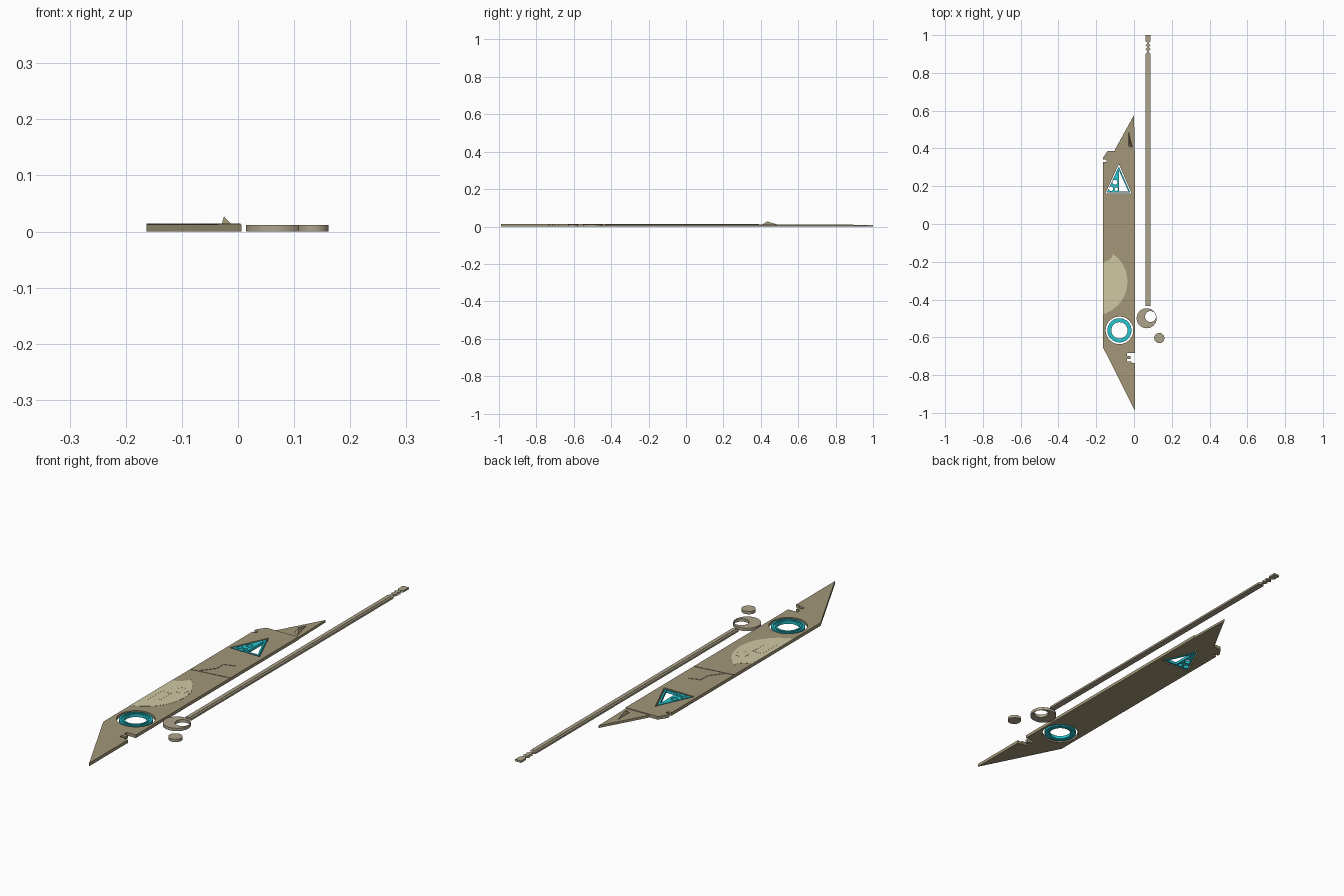
import bpy, bmesh
from math import sin, cos, pi, radians, atan2

if "Cube" in bpy.data.objects:
    bpy.data.objects.remove(bpy.data.objects["Cube"])


def material(name, rgb):
    m = bpy.data.materials.new(name)
    m.diffuse_color = (*rgb, 1)
    m.use_nodes = True
    m.node_tree.nodes["Principled BSDF"].inputs["Base Color"].default_value = m.diffuse_color
    return m


TAN = material("tan", (0.36, 0.31, 0.19))
PALE = material("pale", (0.63, 0.58, 0.37))
GREY = material("stone", (0.42, 0.37, 0.26))
CYAN = material("cyan", (0.02, 0.56, 0.63))


def arc(cx, cy, r, a0=0.0, a1=2 * pi, n=48):
    closed = abs(a1 - a0 - 2 * pi) < 1e-6
    d = n if closed else n - 1
    return [(cx + r * cos(a0 + (a1 - a0) * i / d),
             cy + r * sin(a0 + (a1 - a0) * i / d)) for i in range(n)]


def plate(name, loops, z0, z1, mat):
    """Solid flat plate; the first loop is the outline, the others are holes."""
    cu = bpy.data.curves.new(name, 'CURVE')
    cu.dimensions = '2D'
    cu.fill_mode = 'BOTH'
    cu.extrude = (z1 - z0) / 2
    for pts in loops:
        sp = cu.splines.new('POLY')
        sp.points.add(len(pts) - 1)
        for p, (x, y) in zip(sp.points, pts):
            p.co = (x, y, 0, 1)
        sp.use_cyclic_u = True
    tmp = bpy.data.objects.new(name + "_curve", cu)
    bpy.context.collection.objects.link(tmp)
    deps = bpy.context.evaluated_depsgraph_get()
    me = bpy.data.meshes.new_from_object(tmp.evaluated_get(deps))
    bpy.data.objects.remove(tmp)
    bm = bmesh.new()
    bm.from_mesh(me)
    bmesh.ops.remove_doubles(bm, verts=bm.verts, dist=1e-6)
    bmesh.ops.translate(bm, verts=bm.verts, vec=(0, 0, (z0 + z1) / 2))
    bmesh.ops.recalc_face_normals(bm, faces=bm.faces)
    for f in bm.faces:
        f.smooth = False
    bm.to_mesh(me)
    bm.free()
    me.materials.clear()
    me.materials.append(mat)
    ob = bpy.data.objects.new(name, me)
    bpy.context.collection.objects.link(ob)
    return ob


def strip(name, a, b, w, z0, z1, mat):
    """Thin straight raised line from a to b."""
    t = atan2(b[1] - a[1], b[0] - a[0])
    nx, ny = -sin(t) * w / 2, cos(t) * w / 2
    return plate(name, [[(a[0] + nx, a[1] + ny), (b[0] + nx, b[1] + ny),
                         (b[0] - nx, b[1] - ny), (a[0] - nx, a[1] - ny)]], z0, z1, mat)


# Main blade with edge notches, round and triangular windows
TOP = 0.013
RING = (-0.077, -0.563)
body = [(0.006, -0.99), (0.006, -0.735), (-0.012, -0.735), (-0.012, -0.728),
        (-0.036, -0.728), (-0.036, -0.715), (-0.018, -0.715), (-0.018, -0.700),
        (-0.036, -0.700), (-0.036, -0.682), (0.006, -0.682), (0.006, 0.39),
        (-0.14, 0.387), (-0.163, 0.352), (-0.163, 0.342), (-0.146, 0.342),
        (-0.146, 0.328), (-0.163, 0.328), (-0.163, -0.655)]
window = [(-0.08, 0.318), (-0.152, 0.161), (-0.012, 0.161)]
plate("blade_body", [body, arc(*RING, 0.073), window], 0, TOP, TAN)

# Pointed front tip, slightly thinner than the body
plate("blade_tip", [[(0.004, 0.389), (0.0, 0.577), (-0.104, 0.388)]], 0, 0.010, TAN)

# Small upright fin on the tip
me = bpy.data.meshes.new("tip_fin")
me.from_pydata([(-0.029, 0.49, 0.01), (-0.03, 0.415, 0.01), (-0.009, 0.405, 0.01),
                (-0.025, 0.436, 0.027)], [],
               [(0, 2, 1), (0, 1, 3), (1, 2, 3), (2, 0, 3)])
me.materials.append(TAN)
bpy.context.collection.objects.link(bpy.data.objects.new("tip_fin", me))

# Cyan double ring in the round window
plate("ring_base", [arc(*RING, 0.061), arc(*RING, 0.045)], 0.001, 0.008, CYAN)
plate("ring_outer", [arc(*RING, 0.064), arc(*RING, 0.056)], 0, 0.0125, CYAN)
plate("ring_inner", [arc(*RING, 0.050), arc(*RING, 0.043)], 0, 0.0125, CYAN)

# Cyan triangle with a triangular opening and three round holes
plate("triangle_inlay",
      [[(-0.08, 0.304), (-0.144, 0.167), (-0.020, 0.167)],
       [(-0.079, 0.282), (-0.079, 0.173), (-0.030, 0.173)],
       arc(-0.101, 0.221, 0.013, n=20), arc(-0.122, 0.187, 0.012, n=20),
       arc(-0.094, 0.184, 0.009, n=20)], 0.001, 0.0125, CYAN)

# Pale crescent inlay with faint raised marks
big = [p for p in arc(-0.215, -0.305, 0.18, radians(-74), radians(57), 60) if p[0] > -0.163]
bite = arc(-0.168, -0.142, 0.060, radians(-12), radians(-85), 14)
plate("pale_crescent", [[(-0.163, -0.476)] + big + bite + [(-0.163, -0.202)]],
      TOP - 0.001, TOP + 0.0006, PALE)
plate("crescent_mark_ring", [arc(-0.08, -0.255, 0.026, n=28), arc(-0.08, -0.255, 0.021, n=28)],
      TOP, TOP + 0.0011, PALE)
for i, (a, b) in enumerate([((-0.14, -0.30), (-0.14, -0.40)), ((-0.14, -0.30), (-0.10, -0.30)),
                            ((-0.10, -0.30), (-0.10, -0.37))]):
    strip(f"crescent_mark_{i}", a, b, 0.005, TOP, TOP + 0.0011, PALE)

# Thin seam lines across the blade
for i, (a, b) in enumerate([((-0.163, -0.083), (0.004, -0.06)), ((-0.125, -0.07), (-0.085, -0.02)),
                            ((-0.085, -0.02), (-0.085, 0.024)), ((-0.085, 0.024), (-0.04, 0.04))]):
    strip(f"seam_{i}", a, b, 0.003, TOP - 0.001, TOP + 0.0015, TAN)

# Long rod with pinched end links and a raised spine
RX = 0.0745
side = [(0.0135, -0.433), (0.0135, 0.900), (0.004, 0.910), (0.004, 0.916), (0.0135, 0.926),
        (0.004, 0.936), (0.0135, 0.946), (0.004, 0.956), (0.004, 0.960), (0.0135, 0.968),
        (0.0135, 1.0)]
plate("rod", [[(RX + w, y) for w, y in side] + [(RX - w, y) for w, y in reversed(side)]],
      0, 0.008, GREY)
strip("rod_spine", (RX, -0.433), (RX, 0.895), 0.009, 0.0075, 0.0095, GREY)

# Loose discs: one with an off-centre hole, one solid
plate("large_disc", [arc(0.067, -0.499, 0.053), arc(0.087, -0.490, 0.029, n=32)], 0, 0.012, GREY)
plate("small_disc", [arc(0.134, -0.604, 0.027, n=32)], 0, 0.012, GREY)
